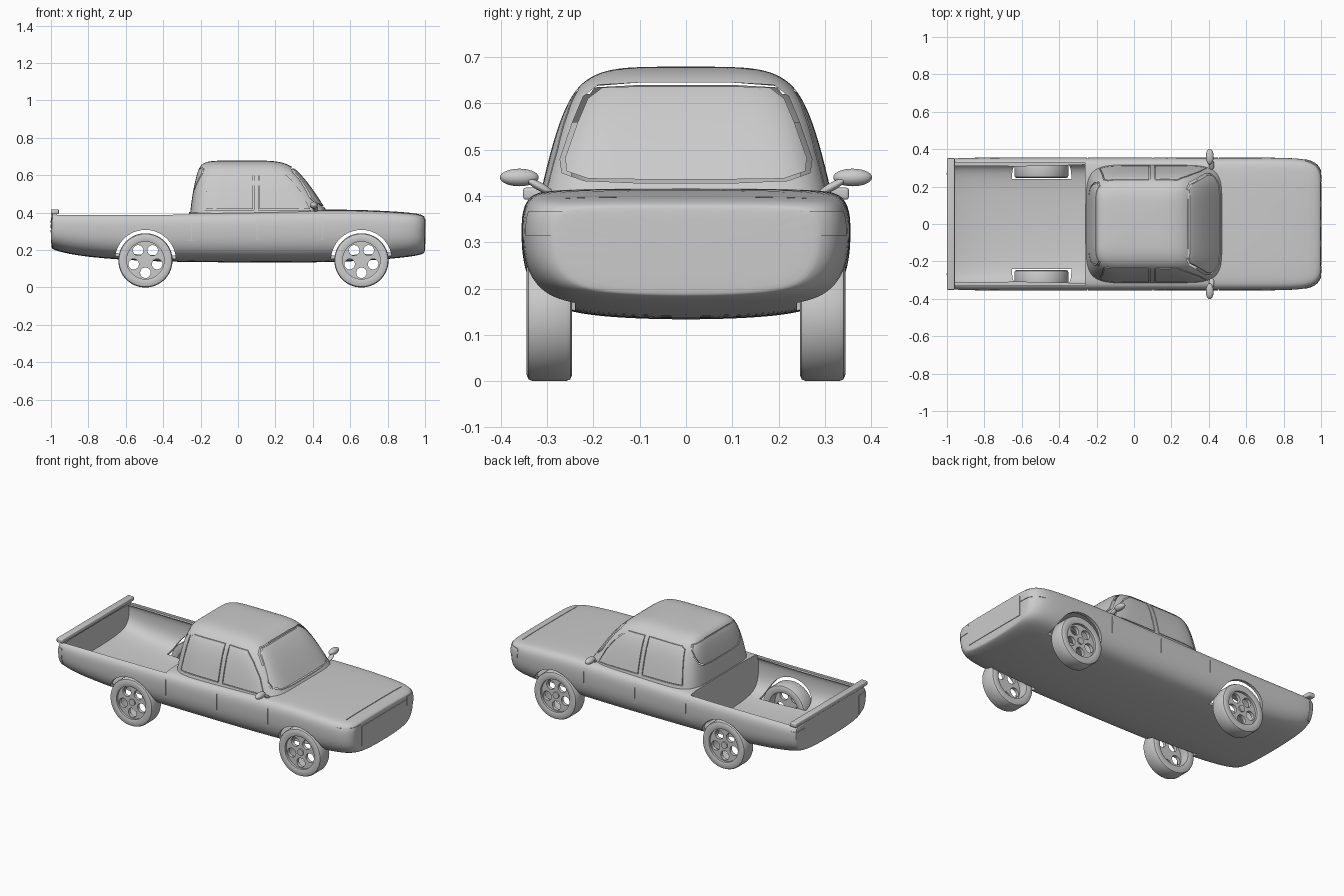
import bpy, bmesh, math
from mathutils import Matrix, Vector

cube = bpy.data.objects.get("Cube")
if cube:
    bpy.data.objects.remove(cube)

grey = bpy.data.materials.new("plain grey")
grey.use_nodes = True
grey.diffuse_color = (0.6, 0.6, 0.6, 1)
grey.node_tree.nodes["Principled BSDF"].inputs["Base Color"].default_value = grey.diffuse_color


def add_object(name, bm):
    bmesh.ops.recalc_face_normals(bm, faces=bm.faces)
    mesh = bpy.data.meshes.new(name)
    bm.to_mesh(mesh)
    bm.free()
    mesh.materials.append(grey)
    obj = bpy.data.objects.new(name, mesh)
    bpy.context.collection.objects.link(obj)
    return obj


def finish(obj, angle=35):
    """Apply the modifiers and shade smooth, keeping edges sharp."""
    bpy.context.view_layer.update()
    evaluated = obj.evaluated_get(bpy.context.evaluated_depsgraph_get())
    mesh = bpy.data.meshes.new_from_object(evaluated)
    obj.modifiers.clear()
    obj.data = mesh
    bpy.ops.object.select_all(action='DESELECT')
    obj.select_set(True)
    bpy.context.view_layer.objects.active = obj
    bpy.ops.object.shade_smooth_by_angle(angle=math.radians(angle))


def loft(rings, caps):
    bm = bmesh.new()
    rows = [[bm.verts.new(p) for p in ring] for ring in rings]
    n = len(rows[0])
    for a, b in zip(rows, rows[1:]):
        for i in range(n):
            bm.faces.new((a[i], a[(i + 1) % n], b[(i + 1) % n], b[i]))
    for row in caps:
        bm.faces.new(rows[row])
    return bm


def shell(obj, thickness, offset=-1):
    sub = obj.modifiers.new("smooth", 'SUBSURF')
    sub.levels = sub.render_levels = 2
    solid = obj.modifiers.new("thickness", 'SOLIDIFY')
    solid.thickness, solid.offset = thickness, offset


def cut(obj, cutter, operation='DIFFERENCE'):
    cutter.hide_render = True
    mod = obj.modifiers.new("cut", 'BOOLEAN')
    mod.operation, mod.solver, mod.object = operation, 'EXACT', cutter


def add_box(bm, low, high):
    low, high = Vector(low), Vector(high)
    size = Matrix.Diagonal((*(high - low), 1))
    bmesh.ops.create_cube(bm, size=1, matrix=Matrix.Translation((low + high) / 2) @ size)


def add_rod(bm, x, y, z, radius, length, segments=48):
    place = Matrix.Translation((x, y, z)) @ Matrix.Rotation(math.pi / 2, 4, 'X')
    bmesh.ops.create_cone(bm, cap_ends=True, segments=segments, radius1=radius,
                          radius2=radius, depth=length, matrix=place)


def add_frame(bm, outline, width, near, far, axis):
    """Frame-shaped prism along x or y, for cutting a window gap."""
    c = Vector((sum(p[0] for p in outline), sum(p[1] for p in outline))) / len(outline)
    inner = []
    for p in outline:
        d = Vector(p) - c
        inner.append(c + d * (1 - width / d.length))
    put = (lambda t, p: (t, p[0], p[1])) if axis == 'x' else (lambda t, p: (p[0], t, p[1]))
    loops = [[bm.verts.new(put(t, p)) for p in line]
             for t, line in ((near, outline), (far, outline), (far, inner), (near, inner))]
    n = len(outline)
    for k in range(4):
        a, b = loops[k], loops[(k + 1) % 4]
        for i in range(n):
            bm.faces.new((a[i], a[(i + 1) % n], b[(i + 1) % n], b[i]))


# Lower body: half section as fractions of width and height, swept along x
section = [(0, 0), (.3, .008), (.56, .03), (.75, .075), (.87, .15), (.95, .29), (.99, .46),
           (1, .66), (.995, .83), (.95, .95), (.84, .99), (.42, 1), (0, 1)]
stations = [(-1, .335, .212, .4), (-.992, .345, .205, .4), (-.95, .354, .188, .4),
            (-.8, .356, .16, .4), (-.5, .356, .14, .4), (-.25, .356, .135, .403),
            (.2, .356, .132, .41), (.48, .356, .134, .418), (.7, .356, .143, .414),
            (.86, .354, .157, .405), (.94, .342, .167, .398), (.98, .318, .176, .39),
            (.996, .29, .184, .38), (1, .275, .19, .374)]


def body_ring(x, w, low, top):
    half = [(x, w * y, low + (top - low) * z) for y, z in section]
    return half + [(x, -y, z) for _, y, z in half[-2:0:-1]]


def body_loft(name):
    return add_object(name, loft([body_ring(*s) for s in stations], (0, -1)))


axles, wheel_z = (-.495, .66), .145
body = body_loft("body")
shell(body, .018)
bm = bmesh.new()
add_box(bm, (-.968, -.328, .375), (-.262, .328, .6))
cut(body, add_object("bed_cutter", bm))
bm = bmesh.new()
for x in axles:
    for side in (-1, 1):
        add_rod(bm, x, side * .34, wheel_z, .163, .2, 64)
cut(body, add_object("arch_cutter", bm))

# Door seams and hood seam
bm = bmesh.new()
for side in (-1, 1):
    for x in (-.25, .1, .45):
        y = sorted((side * .349, side * .4))
        add_box(bm, (x, y[0], .19), (x + .004, y[1], .395))
add_box(bm, (.93, -.27, .391), (.934, .27, .45))
cut(body, add_object("seam_cutter", bm))
finish(body)

# Thin panels that follow the body surface: grille, headlights, tail lights
panels = [("grille_panel", (.96, -.218, .232), (1.1, .218, .352))]
for side, word in ((1, "left"), (-1, "right")):
    y = sorted((side * .224, side * .4))
    panels.append(("headlight_" + word, (.915, y[0], .315), (1.1, y[1], .368)))
    panels.append(("tail_light_" + word, (-1.1, y[0] + .04 * (side > 0), .25),
                   (-.965, y[1] - .04 * (side < 0), .36)))
for name, low, high in panels:
    panel = body_loft(name)
    shell(panel, .003, 1)
    bm = bmesh.new()
    add_box(bm, low, high)
    cut(panel, add_object("panel_cutter", bm), 'INTERSECT')
    finish(panel)

# Bed bulkhead and tailgate lip
bm = loft([body_ring(x, .345, .145, .4) for x in (-.262, -.25)], (0, -1))
finish(add_object("bed_bulkhead", bm))
bm = bmesh.new()
add_box(bm, (-1, -.352, .392), (-.958, .352, .418))
lip = add_object("tailgate_lip", bm)
bevel = lip.modifiers.new("round", 'BEVEL')
bevel.width, bevel.segments = .006, 3
finish(lip)

# Cab: rounded rectangles stacked upward (z, back, front, half width)
levels = [(.395, -.256, .482, .317), (.41, -.255, .474, .313), (.48, -.246, .43, .297),
          (.56, -.232, .375, .274), (.62, -.216, .322, .247), (.652, -.202, .283, .217),
          (.672, -.175, .23, .175), (.68, -.11, .15, .11)]


def cab_loft(inset):
    rings = []
    for z, back, front, w in levels:
        ring = []
        for i in range(48):
            a = math.tau * (i + .5) / 48
            c, s = math.cos(a), math.sin(a)
            r = (abs(c) ** 7 + abs(s) ** 7) ** (-1 / 7)
            ring.append(((back + front) / 2 + r * c * ((front - back) / 2 - inset),
                         r * s * (w - inset), z))
        rings.append(ring)
    return loft(rings, (-1,))


cab = add_object("cab", cab_loft(0))
shell(cab, .006)
half_screen = [(.1, .428), (.22, .433), (.268, .45), (.272, .48), (.245, .56),
               (.222, .615), (.19, .64), (.1, .645)]
half_rear = [(.1, .502), (.17, .508), (.205, .53), (.222, .57), (.224, .61),
             (.205, .637), (.1, .645)]
rear_door = [(-.185, .415), (.085, .415), (.085, .63), (-.14, .63), (-.163, .615)]
front_door = [(.11, .415), (.39, .415), (.35, .5), (.29, .58), (.23, .63), (.11, .63)]


def both(half):
    return half + [(-y, z) for y, z in reversed(half)]


frames = [(both(half_screen), .011, .15, .7, 'x'), (both(half_rear), .008, -.5, -.1, 'x'),
          (rear_door, .006, -.5, .5, 'y'), (front_door, .006, -.5, .5, 'y')]
for frame in frames:
    bm = bmesh.new()
    add_frame(bm, *frame)
    cut(cab, add_object("window_cutter", bm))
finish(cab)

# Inner lining closes the side window gaps
bm = cab_loft(.009)
bm.normal_update()
bmesh.ops.delete(bm, geom=[f for f in bm.faces if abs(f.normal.y) < .6], context='FACES')
finish(add_object("cab_side_lining", bm))

# Door mirrors on short stems
for side, word in ((1, "left"), (-1, "right")):
    bm = bmesh.new()
    for centre, size, tilt in (((.405, .36, .44), (.021, .042, .019), 0),
                               ((.415, .315, .42), (.014, .032, .009), .5)):
        place = (Matrix.Translation((centre[0], side * centre[1], centre[2]))
                 @ Matrix.Rotation(side * tilt, 4, 'X') @ Matrix.Diagonal((*size, 1)))
        bmesh.ops.create_uvsphere(bm, u_segments=24, v_segments=14, radius=1, matrix=place)
    finish(add_object("door_mirror_" + word, bm))

# Wheels: lathed tyres, and rims with five round holes
tyre_profile = [(.1, -.046), (.11, -.049), (.132, -.049), (.141, -.045), (.145, -.036),
                (.145, .036), (.141, .045), (.132, .049), (.11, .049), (.1, .046)]
bm = bmesh.new()
for x in axles:
    for k in range(5):
        a = math.radians(270 + 72 * k)
        add_rod(bm, x + .066 * math.cos(a), 0, wheel_z + .066 * math.sin(a), .028, 2, 32)
hole_cutter = add_object("rim_hole_cutter", bm)
for x, end in zip(axles, ("rear", "front")):
    for side, word in ((1, "left"), (-1, "right")):
        y = side * .295
        rings = [[(x + r * math.cos(math.tau * i / 64), y + d,
                   wheel_z + r * math.sin(math.tau * i / 64)) for i in range(64)]
                 for r, d in tyre_profile + tyre_profile[:1]]
        bm = loft(rings, ())
        bmesh.ops.remove_doubles(bm, verts=bm.verts, dist=1e-5)
        finish(add_object(f"{end}_{word}_tyre", bm))
        bm = bmesh.new()
        add_rod(bm, x, y + side * .022, wheel_z, .102, .02, 64)
        rim = add_object(f"{end}_{word}_rim", bm)
        cut(rim, hole_cutter)
        finish(rim)
        bm = bmesh.new()
        add_rod(bm, x, y + side * .03, wheel_z, .02, .02, 24)
        finish(add_object(f"{end}_{word}_hub", bm))

for obj in [o for o in bpy.data.objects if "_cutter" in o.name]:
    bpy.data.objects.remove(obj)
